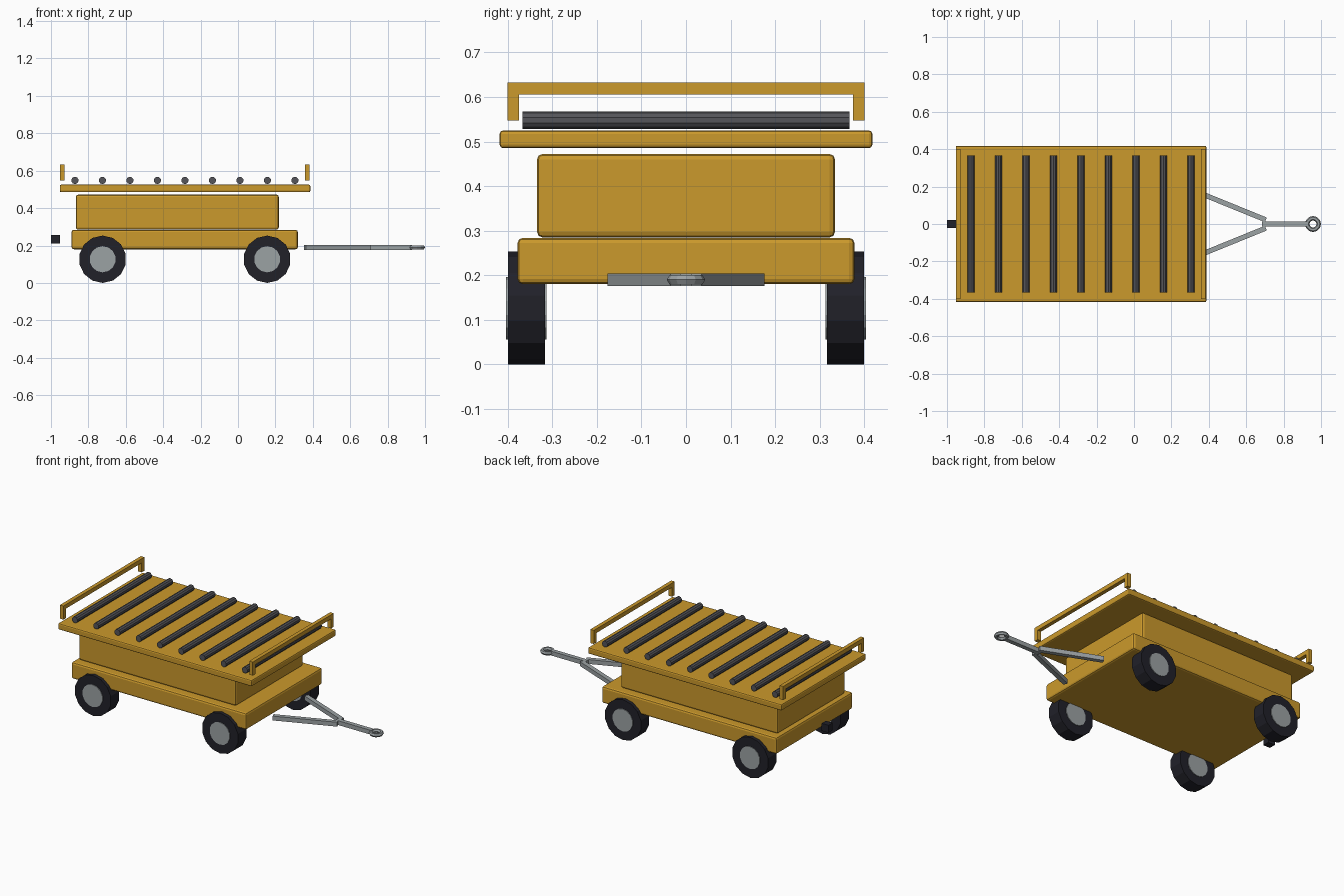
import bpy
import math
from mathutils import Vector

cube = bpy.data.objects.get("Cube")
if cube:
    bpy.data.objects.remove(cube, do_unlink=True)


def material(name, rgb):
    mat = bpy.data.materials.new(name)
    mat.use_nodes = True
    mat.diffuse_color = (*rgb, 1)
    mat.node_tree.nodes["Principled BSDF"].inputs["Base Color"].default_value = (*rgb, 1)
    return mat


yellow = material("yellow paint", (0.60, 0.32, 0.025))
rubber = material("black rubber", (0.015, 0.015, 0.022))
steel = material("light steel", (0.33, 0.36, 0.37))
dark_steel = material("dark roller steel", (0.09, 0.09, 0.10))


def finish(name, mat):
    obj = bpy.context.object
    obj.name = name
    obj.data.materials.append(mat)
    return obj


def box(name, mat, low, high, bevel=0):
    """Box between two corners, optionally with rounded edges."""
    low, high = Vector(low), Vector(high)
    bpy.ops.mesh.primitive_cube_add(size=1, location=(low + high) / 2)
    obj = finish(name, mat)
    obj.scale = high - low
    bpy.ops.object.transform_apply(location=False, rotation=False, scale=True)
    if bevel:
        mod = obj.modifiers.new("rounded edges", 'BEVEL')
        mod.width = bevel
        mod.segments = 2
    return obj


def cylinder_y(name, mat, centre, radius, length, sides):
    """Cylinder lying along y."""
    bpy.ops.mesh.primitive_cylinder_add(vertices=sides, radius=radius, depth=length,
                                        location=centre, rotation=(math.pi / 2, 0, 0))
    return finish(name, mat)


# Body: chassis, upper box and deck
box("chassis", yellow, (-0.89, -0.378, 0.18), (0.32, 0.378, 0.284), 0.012)
box("body", yellow, (-0.867, -0.334, 0.285), (0.218, 0.334, 0.472), 0.012)
box("deck", yellow, (-0.953, -0.418, 0.485), (0.387, 0.418, 0.525), 0.008)

# Rollers across the deck
for i in range(9):
    cylinder_y(f"roller_{i + 1}", dark_steel, (-0.872 + 0.147 * i, 0, 0.548), 0.0195, 0.734, 10)

# End rails, each a bar on two posts
for end, x in (("rear", -0.94), ("front", 0.37)):
    box(f"{end}_rail_bar", yellow, (x - 0.012, -0.4, 0.606), (x + 0.012, 0.4, 0.632))
    for side, y in (("left", 0.387), ("right", -0.387)):
        box(f"{end}_{side}_rail_post", yellow,
            (x - 0.012, y - 0.013, 0.547), (x + 0.012, y + 0.013, 0.606))

# Wheels with hubs standing slightly proud on both faces
for end, x in (("rear", -0.724), ("front", 0.156)):
    for side, y in (("left", 0.358), ("right", -0.358)):
        cylinder_y(f"{end}_{side}_tyre", rubber, (x, y, 0.1265), 0.1265, 0.083, 14)
        cylinder_y(f"{end}_{side}_hub", steel, (x, y, 0.1265), 0.07, 0.091, 14)

# Drawbar: two converging arms, a straight bar and a towing ring
for side, s in (("left", 1), ("right", -1)):
    start, end = Vector((0.358, 0.163 * s, 0.19)), Vector((0.705, 0.022 * s, 0.19))
    span = end - start
    arm = box(f"{side}_drawbar_arm", steel,
              (-span.length / 2, -0.0135, -0.0135), (span.length / 2, 0.0135, 0.0135))
    arm.location = (start + end) / 2
    arm.rotation_euler.z = math.atan2(span.y, span.x)
box("drawbar", steel, (0.685, -0.0135, 0.1765), (0.93, 0.0135, 0.2035))
bpy.ops.mesh.primitive_torus_add(location=(0.957, 0, 0.19), major_radius=0.031, minor_radius=0.012,
                                 major_segments=12, minor_segments=6)
finish("towing_ring", steel)

# Rear coupling block
box("rear_hitch", rubber, (-1.0, -0.021, 0.21), (-0.953, 0.021, 0.257))
